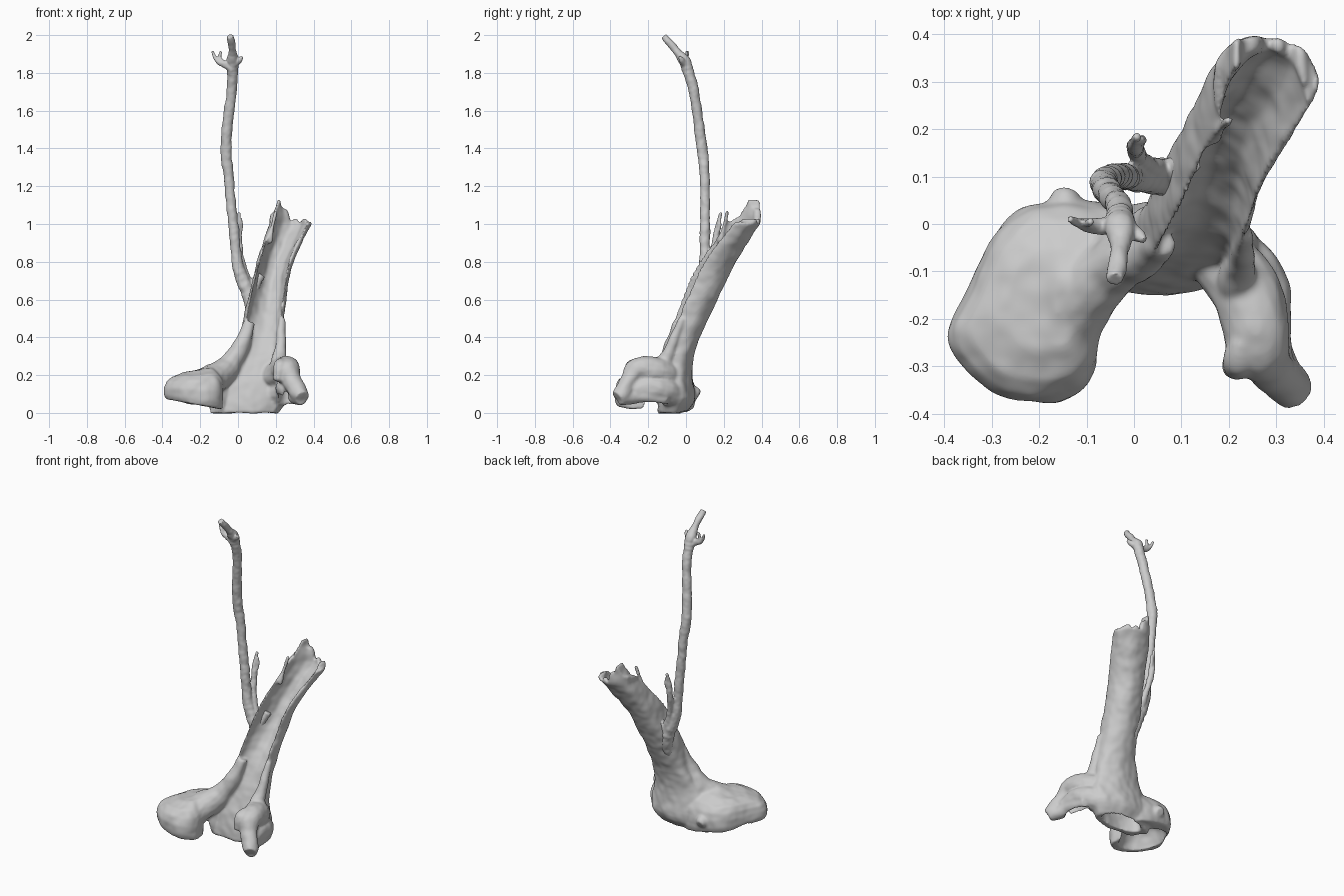
import bpy, bmesh, math, random
from mathutils import Vector
random.seed(4)


def spline(pts, n, closed=False):
    """Catmull-Rom interpolation of tuples of any length."""
    out, m = [], len(pts)
    for i in range(m if closed else m - 1):
        idx = [i - 1, i, i + 1, i + 2]
        q = [pts[j % m] if closed else pts[min(max(j, 0), m - 1)] for j in idx]
        for k in range(n):
            t = k / n
            out.append(tuple(0.5 * (2 * b + (c - a) * t + (2 * a - 5 * b + 4 * c - d) * t * t
                                    + (3 * b - a - 3 * c + d) * t ** 3) for a, b, c, d in zip(*q)))
    if not closed:
        out.append(tuple(pts[-1]))
    return out


def loft(bm, rings, zip_top=False):
    vs = [[bm.verts.new(p) for p in r] for r in rings]
    n = len(vs[0])
    for a, b in zip(vs, vs[1:]):
        for i in range(n):
            bm.faces.new((a[i], a[(i + 1) % n], b[(i + 1) % n], b[i]))
    bm.faces.new(vs[0][::-1])
    top = vs[-1]
    if not zip_top:
        bm.faces.new(top)
        return
    for k in range(n // 2):  # join the outer rim to the gutter rim
        quad = [top[k], top[k + 1], top[(n - k - 1) % n], top[(n - k) % n]]
        bm.faces.new(list(dict.fromkeys(quad)))


def tube(bm, pts, n=5, sides=14, rough=0.0):
    path = spline(pts, n)
    rings = []
    for i, p in enumerate(path):
        a, b = path[max(i - 1, 0)], path[min(i + 1, len(path) - 1)]
        d = (Vector(b[:3]) - Vector(a[:3])).normalized()
        u = d.cross(Vector((0.31, 0.9, 0.05))).normalized()
        v = d.cross(u)
        r = p[3] * (1 + random.uniform(-rough, rough))
        rings.append([Vector(p[:3]) + r * (u * math.cos(t) + v * math.sin(t))
                      for t in [2 * math.pi * k / sides for k in range(sides)]])
    loft(bm, rings)


def finish(bm, name):
    bmesh.ops.triangulate(bm, faces=bm.faces[:])
    bmesh.ops.recalc_face_normals(bm, faces=bm.faces[:])
    me = bpy.data.meshes.new(name)
    bm.to_mesh(me)
    bm.free()
    ob = bpy.data.objects.new(name, me)
    bpy.context.collection.objects.link(ob)
    return ob


def remesh(ob, size):
    m = ob.modifiers.new("Fuse", 'REMESH')
    m.mode, m.voxel_size, m.use_smooth_shade = 'VOXEL', size, True


def weather(ob, steps, strength, scale):
    s = ob.modifiers.new("Soften", 'SMOOTH')
    s.factor, s.iterations = 0.5, steps
    tex = bpy.data.textures.new(ob.name + "_bark", 'CLOUDS')
    tex.noise_scale, tex.noise_depth = scale, 1
    d = ob.modifiers.new("Bark", 'DISPLACE')
    d.texture, d.strength, d.mid_level = tex, strength, 0.5


bm = bmesh.new()

# Leaning trunk: horizontal sections (z, x0, x1, y0, y1, gutter amount)
levels = [(0.0, -0.15, 0.21, -0.15, 0.0, 0.0), (0.08, -0.14, 0.26, -0.15, 0.045, 0.05),
          (0.2, -0.1, 0.25, -0.14, 0.03, 0.2), (0.3, -0.035, 0.235, -0.125, 0.04, 0.4),
          (0.45, 0.02, 0.24, -0.1, 0.095, 0.6), (0.6, 0.05, 0.255, -0.05, 0.165, 0.85),
          (0.8, 0.1, 0.29, 0.05, 0.265, 1.0), (1.0, 0.165, 0.385, 0.205, 0.39, 1.0)]
rings, N = [], 72
for z, x0, x1, y0, y1, g in spline(levels, 4):
    cx, cy, rx, ry = (x0 + x1) / 2, (y0 + y1) / 2, (x1 - x0) / 2, (y1 - y0) / 2
    ring = []
    for k in range(N):
        t = 2 * math.pi * k / N
        c, s = math.cos(t), math.sin(t)
        w = 1 + 0.015 * math.sin(5 * t + 2 * z)
        y = math.copysign(abs(s) ** 0.85, s)
        if s < -1e-6 and abs(c) < 0.8:
            y = (1 - g) * s + g * (-0.65 + 1.38 * math.sqrt(1 - (c / 0.8) ** 2))
            w = 1 + 0.03 * g * math.sin(16 * c)
        if s < 0:
            y -= 0.3 * g * max(0, -c) * min(1, -2 * s)  # left lip stands further forward
        x = math.copysign(abs(c) ** 0.9, c)
        ring.append(Vector((cx + rx * x * w, cy + ry * y * w, z)))
    rings.append(ring)
# Splintered top edge, highest at the left rear
jag = []
for p in rings[-1]:
    f = max(0, 1 - abs(p.x - 0.212) / 0.07) * 0.11 * min(1, max(0.1, (p.y - 0.21) / 0.1))
    f += 0.014 * math.sin(p.x * 130)
    jag.append(p + Vector((0.06, 0.12, 1)) * (f + 0.016))
loft(bm, rings + [jag], True)

# Broad left root mound
outline = spline([(-0.39, -0.23), (-0.355, -0.15), (-0.3, -0.03), (-0.22, 0.04), (-0.08, 0.045),
                  (0.02, 0.0), (-0.04, -0.11), (-0.095, -0.17), (-0.08, -0.3), (-0.15, -0.37),
                  (-0.27, -0.365), (-0.36, -0.3)], 5, True)
mx, my = -0.18, -0.15
loft(bm, [[Vector((mx + (x - mx) * s, my + (y - my) * s, z + 1.2 * (x + 0.2) * (z - 0.1)
                   - 0.1 * (x + 0.3))) for x, y in outline]
          for s, z in [(0.95, 0.05), (1.0, 0.08), (1.0, 0.13), (0.94, 0.175), (0.8, 0.21),
                       (0.5, 0.24), (0.2, 0.25)]])

# Ridges running from the trunk lips into the roots, right root, rear knob
for path in [
    [(0.06, -0.04, 0.48, .028), (0.02, -0.07, 0.36, .045), (-0.055, -0.1, 0.24, .065),
     (-0.13, -0.19, 0.17, .075), (-0.145, -0.28, 0.14, .07)],
    [(0.235, -0.02, 0.5, .018), (0.225, -0.08, 0.35, .028), (0.215, -0.13, 0.24, .05)],
    [(0.19, -0.08, 0.19, .07), (0.24, -0.15, 0.22, .075), (0.26, -0.25, 0.225, .07),
     (0.285, -0.3, 0.17, .05), (0.32, -0.335, 0.11, .048), (0.34, -0.365, 0.08, .04)],
    [(0.19, -0.06, 0.1, .075), (0.26, -0.13, 0.12, .068), (0.268, -0.22, 0.13, .068),
     (0.285, -0.28, 0.11, .055)],
    [(0.27, -0.1, 0.08, .04), (0.285, -0.2, 0.09, .042), (0.3, -0.28, 0.085, .04),
     (0.335, -0.355, 0.075, .035)],
    [(0.23, -0.24, 0.27, .03), (0.225, -0.285, 0.24, .038), (0.21, -0.3, 0.17, .026)],
    [(-0.14, 0.0, 0.12, .04), (-0.145, 0.05, 0.1, .036), (-0.145, 0.07, 0.09, .026)],
    [(0.165, 0.18, 0.9, .013), (0.185, 0.205, 1.0, .014), (0.203, 0.22, 1.07, .009)],
]:
    tube(bm, path)
stump = finish(bm, "hollow_stump")
remesh(stump, 0.007)

# Hollows under the roots
bm = bmesh.new()
for c, s in [((-0.22, -0.18, 0.03), (.135, .15, .15)), ((0.258, -0.2, 0.05), (.045, .1, .16)),
             ((0.05, -0.055, -0.02), (.14, .06, .2))]:
    r = bmesh.ops.create_icosphere(bm, subdivisions=4, radius=1)
    bmesh.ops.scale(bm, vec=s, verts=r["verts"])
    bmesh.ops.translate(bm, vec=c, verts=r["verts"])
cutter = finish(bm, "underside_cutter")
remesh(cutter, 0.012)
cutter.hide_render = True
cutter.hide_set(True)
b = stump.modifiers.new("Hollow", 'BOOLEAN')
b.operation, b.object, b.solver = 'DIFFERENCE', cutter, 'MANIFOLD'
remesh(stump, 0.0065)
weather(stump, 5, 0.014, 0.09)

# Tall thin branch with side shoot and broken twigs
bm = bmesh.new()
tube(bm, [(0.068, 0.05, 0.46, .02), (0.075, 0.085, 0.54, .034), (0.058, 0.1, 0.63, .04),
          (0.022, 0.1, 0.71, .034), (-0.005, 0.1, 0.8, .029), (-0.02, 0.1, 0.95, .027),
          (-0.035, 0.1, 1.1, .026), (-0.05, 0.098, 1.25, .027), (-0.063, 0.085, 1.4, .029),
          (-0.05, 0.06, 1.58, .027), (-0.032, 0.037, 1.72, .028), (-0.03, 0.015, 1.8, .029),
          (-0.028, -0.005, 1.86, .031), (-0.03, -0.05, 1.915, .021), (-0.04, -0.118, 1.995, .018)],
     rough=0.04)
for path in [
    [(0.07, 0.1, 0.62, .035), (0.035, 0.12, 0.74, .022), (0.012, 0.14, 0.84, .017),
     (0.002, 0.16, 0.93, .019), (0.0, 0.17, 1.0, .012), (0.008, 0.185, 1.06, .008)],
    [(0.003, 0.16, 0.93, .014), (0.015, 0.175, 0.98, .011), (0.014, 0.178, 1.03, .008)],
    [(0.06, 0.1, 0.6, .035), (0.085, 0.11, 0.67, .03), (0.12, 0.13, 0.73, .025)],
    [(-0.03, 0.0, 1.82, .024), (-0.07, -0.005, 1.845, .018), (-0.11, 0.0, 1.865, .013),
     (-0.137, 0.012, 1.915, .008)],
    [(-0.075, -0.005, 1.85, .013), (-0.097, 0.0, 1.88, .01), (-0.09, 0.005, 1.915, .007)],
    [(-0.03, 0.0, 1.84, .02), (0.005, -0.02, 1.865, .016), (0.022, -0.035, 1.885, .008)],
]:
    tube(bm, path, rough=0.06)
branch = finish(bm, "tall_branch")
remesh(branch, 0.005)
weather(branch, 4, 0.008, 0.05)
